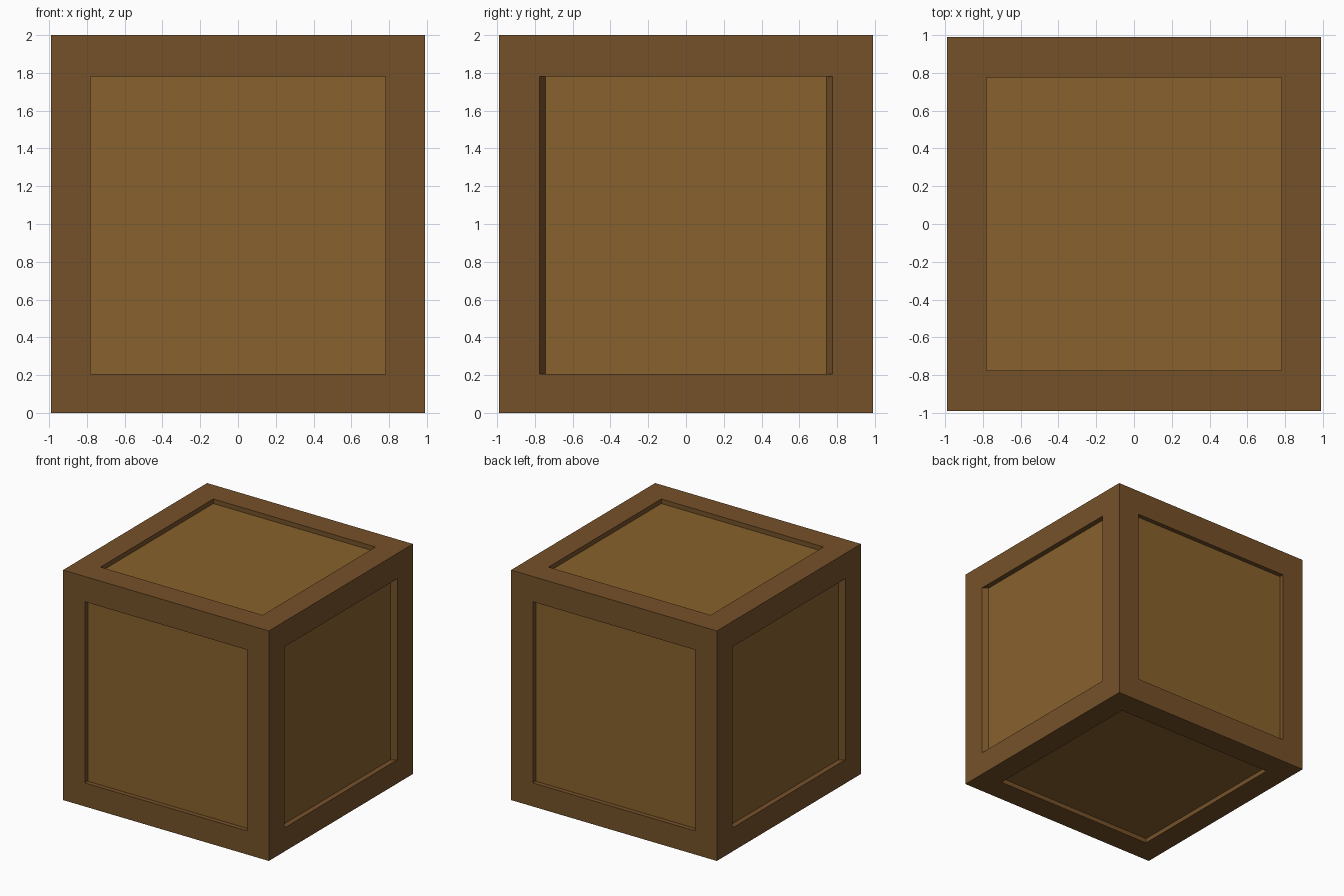
import bpy, bmesh
from mathutils import Vector

if "Cube" in bpy.data.objects:
    bpy.data.objects.remove(bpy.data.objects["Cube"])

HALF = Vector((0.99, 0.99, 1.0))       # outer half size
CENTRE = Vector((0, 0, 1.0))
LO = Vector((-0.78, -0.775, -0.795))   # opening limits relative to centre
HI = Vector((0.78, 0.775, 0.78))
DEPTH = 0.04


def material(name, rgb):
    m = bpy.data.materials.new(name)
    m.diffuse_color = (*rgb, 1)
    m.use_nodes = True
    m.node_tree.nodes["Principled BSDF"].inputs["Base Color"].default_value = m.diffuse_color
    return m


def finish(bm, name, mat):
    bmesh.ops.remove_doubles(bm, verts=bm.verts, dist=1e-5)
    mesh = bpy.data.meshes.new(name)
    bm.to_mesh(mesh)
    bm.free()
    mesh.materials.append(mat)
    bpy.context.collection.objects.link(bpy.data.objects.new(name, mesh))


def ring(bm, axis, sign, lo, hi, level, taper=0.0):
    # rectangle on one side of the crate, counter-clockwise seen from outside
    u, v = (axis + 1) % 3, (axis + 2) % 3
    corners = [(0, 0), (1, 0), (1, 1), (0, 1)]
    if sign < 0:
        corners.reverse()
    verts = []
    for a, b in corners:
        p = Vector()
        p[axis] = sign * level
        p[u] = hi[u] - taper if a else lo[u] + taper
        p[v] = hi[v] if b else lo[v]
        verts.append(bm.verts.new(p + CENTRE))
    return verts


def bridge(bm, r1, r2):
    for i in range(4):
        j = (i + 1) % 4
        bm.faces.new((r1[i], r1[j], r2[j], r2[i]))


wood_dark = material("dark_wood", (0.178, 0.083, 0.022))
wood_light = material("light_wood", (0.25, 0.12, 0.026))
frame, panels = bmesh.new(), bmesh.new()

# Six sides: outer border, recess walls and sunken panel
for axis in range(3):
    for sign in (-1, 1):
        level = HALF[axis]
        taper = 0.03 if axis == 0 else 0.0     # sloped walls on left and right sides
        depth = 0.046 if axis == 0 else DEPTH
        outer = ring(frame, axis, sign, -HALF, HALF, level)
        inner = ring(frame, axis, sign, LO, HI, level)
        sunk = ring(frame, axis, sign, LO, HI, level - depth, taper)
        bridge(frame, outer, inner)
        bridge(frame, inner, sunk)
        panels.faces.new(ring(panels, axis, sign, LO, HI, level - depth, taper))

finish(frame, "crate_frame", wood_dark)
finish(panels, "crate_panels", wood_light)
